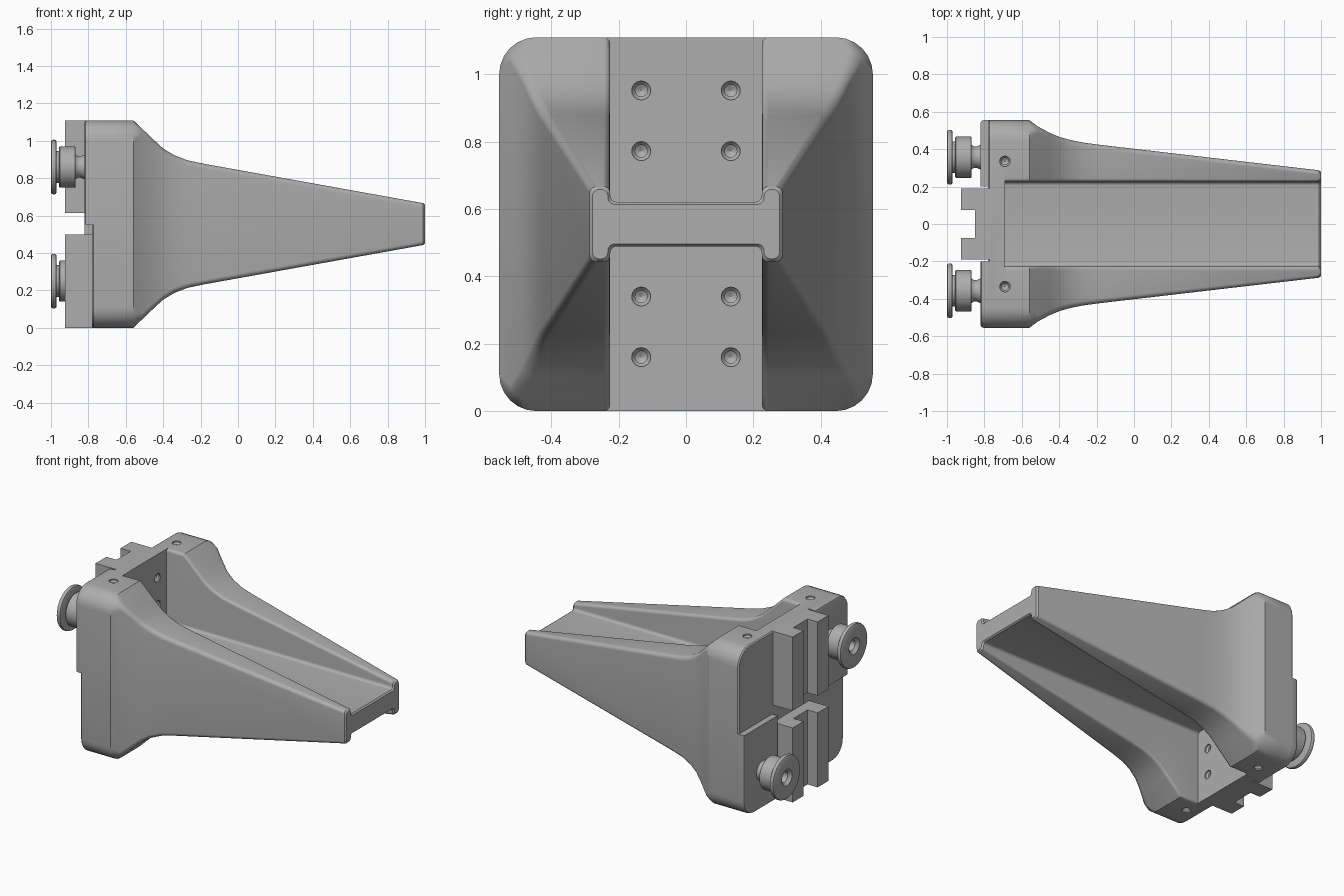
import bpy, bmesh
from math import sin, cos, pi, radians
from mathutils import Vector, Matrix

if "Cube" in bpy.data.objects:
    bpy.data.objects.remove(bpy.data.objects["Cube"])

grey = bpy.data.materials.new("matte grey")
grey.use_nodes = True
COLOUR = (0.42, 0.42, 0.42, 1)
grey.diffuse_color = COLOUR
grey.node_tree.nodes["Principled BSDF"].inputs["Base Color"].default_value = COLOUR

MID = 0.555        # height of the centre line
HALF = 0.555       # half size of the square base
BACK, WALL = -0.78, -0.69


def make(name, bm):
    bmesh.ops.recalc_face_normals(bm, faces=bm.faces)
    mesh = bpy.data.meshes.new(name)
    bm.to_mesh(mesh)
    bm.free()
    mesh.materials.append(grey)
    ob = bpy.data.objects.new(name, mesh)
    bpy.context.collection.objects.link(ob)
    return ob


def smooth(ob):
    bpy.ops.object.select_all(action='DESELECT')
    ob.select_set(True)
    bpy.context.view_layer.objects.active = ob
    bpy.ops.object.shade_smooth_by_angle(angle=radians(32))


def rounded(corners, steps=6):
    """Round each (y, z, radius) corner of a right-angled outline."""
    out = []
    for i, (y, z, r) in enumerate(corners):
        p = Vector((y, z))
        a = (Vector(corners[i - 1][:2]) - p).normalized()
        b = (Vector(corners[(i + 1) % len(corners)][:2]) - p).normalized()
        c = p + r * (a + b)
        for k in range(steps + 1 if r else 1):
            t = pi / 2 * k / steps
            out.append(c - r * (b * cos(t) + a * sin(t)) if r else p)
    return out


def loft(name, sections):
    """Skin a list of (x, outline) sections and cap both ends."""
    bm = bmesh.new()
    rings = [[bm.verts.new((x, p.x, p.y)) for p in pts] for x, pts in sections]
    for lo, hi in zip(rings, rings[1:]):
        for i in range(len(lo)):
            j = (i + 1) % len(lo)
            bm.faces.new((lo[i], lo[j], hi[j], hi[i]))
    bm.faces.new(rings[0])
    bm.faces.new(rings[-1])
    return make(name, bm)


def spin(bm, profile, place, steps=40):
    """Revolve (radius, height) points about z, then place the result."""
    rings = []
    for r, h in profile:
        if r == 0:
            rings.append([bm.verts.new(place @ Vector((0, 0, h)))] * steps)
        else:
            rings.append([bm.verts.new(place @ Vector((r * cos(2 * pi * k / steps),
                          r * sin(2 * pi * k / steps), h))) for k in range(steps)])
    for lo, hi in zip(rings, rings[1:]):
        for i in range(steps):
            j = (i + 1) % steps
            quad = list(dict.fromkeys((lo[i], lo[j], hi[j], hi[i])))
            bm.faces.new(quad)


def beam(hy, hz, r, ease=0.0):
    """H-shaped outline: side walls joined by a flat web."""
    ch, web, f = 0.225 + ease, 0.066 - ease, 0.02
    quarter = [(hy, hz, r), (ch, hz, f), (ch, web, f)]
    top = quarter + [(-y, z, q) for y, z, q in reversed(quarter)]
    full = top + [(-y, -z, q) for y, z, q in top]
    return rounded([(y, z + MID, q) for y, z, q in full])


def square(h, r):
    return rounded([(sy * h, MID + sz * h, r) for sy, sz in
                    ((1, 1), (-1, 1), (-1, -1), (1, -1))])


# Flared arm with a channel above and below
arm = loft("flared_arm", [
    (WALL, beam(HALF, HALF, 0.11)),
    (-0.56, beam(HALF, HALF, 0.11)),
    (-0.515, beam(0.522, 0.512, 0.035)),
    (-0.45, beam(0.487, 0.45, 0.03)),
    (-0.4, beam(0.466, 0.404, 0.03)),
    (-0.34, beam(0.449, 0.368, 0.03)),
    (-0.27, beam(0.435, 0.341, 0.028)),
    (-0.18, beam(0.423, 0.322, 0.026)),
    (0.99, beam(0.287, 0.112, 0.022)),
    (1.0, beam(0.278, 0.103, 0.02, 0.007)),
])

# Base plate behind the arm
base = loft("base_plate", [(BACK, square(HALF - 0.006, 0.105)),
                           (BACK + 0.008, square(HALF, 0.11)),
                           (WALL, square(HALF, 0.11))])

# Screw holes: eight in the channel walls, four in the top and bottom edges
bm = bmesh.new()
hole = [(0, 0.02), (0.028, 0.02), (0.028, -0.008), (0.018, -0.02), (0.018, -0.05), (0, -0.06)]
face_x = Matrix.Rotation(pi / 2, 4, 'Y')
for y in (-0.133, 0.133):
    for z in (0.16, 0.34, 0.772, 0.952):
        spin(bm, hole, Matrix.Translation((WALL, y, z)) @ face_x, 24)
for y in (-0.335, 0.335):
    spin(bm, hole, Matrix.Translation((WALL, y, 2 * HALF)), 24)
    spin(bm, hole, Matrix.Translation((WALL, y, 0)) @ Matrix.Rotation(pi, 4, 'X'), 24)
cutter = make("hole_cutter", bm)
cutter.hide_render = True
for ob in (arm, base):
    mod = ob.modifiers.new("holes", 'BOOLEAN')
    mod.operation, mod.solver, mod.object = 'DIFFERENCE', 'EXACT', cutter
    smooth(ob)
    bpy.ops.object.modifier_apply(modifier="holes")
    smooth(ob)
bpy.data.objects.remove(cutter)

# Diagonal pair of raised pads, each carrying a knob
knob = [(0, 0.1), (0.036, 0.1), (0.036, 0.16), (0.055, 0.18), (0.136, 0.18),
        (0.143, 0.176), (0.146, 0.168), (0.146, 0.16), (0.143, 0.153), (0.136, 0.15),
        (0.085, 0.15), (0.085, 0.136), (0.106, 0.136), (0.11, 0.132), (0.11, 0.052),
        (0.106, 0.048), (0.065, 0.048), (0.057, 0.035), (0.057, 0.022), (0.066, 0), (0, 0)]
for side, label in ((1, "lower_left"), (-1, "upper_right")):
    def pad(inset):
        e = HALF - inset
        pts = [(e, -e, 0.11 - inset), (e, 0.003, 0), (0.2, 0.003, 0), (0.2, -e, 0)]
        return rounded([(side * y, MID + side * z, r) for y, z, r in pts])
    smooth(loft(label + "_pad", [(BACK + 0.01, pad(0)), (-0.805, pad(0)),
                                 (-0.816, pad(0.005)), (-0.82, pad(0.014))]))
    bm = bmesh.new()
    spot = Matrix.Translation((-0.82, side * 0.357, MID - side * 0.305))
    spin(bm, knob, spot @ Matrix.Rotation(-pi / 2, 4, 'Y'), 48)
    smooth(make(label + "_knob", bm))

# Two grooved rails on the back
for label, z0, z1 in (("lower_rail", 0.0, 0.5), ("upper_rail", 0.615, 1.11)):
    bm = bmesh.new()
    outline = [(BACK + 0.01, 0.19), (-0.925, 0.19), (-0.925, 0.075), (-0.85, 0.075)]
    outline += [(x, -y) for x, y in reversed(outline)]
    face = bm.faces.new([bm.verts.new((x, y, z0)) for x, y in outline])
    ext = bmesh.ops.extrude_face_region(bm, geom=[face])
    bmesh.ops.translate(bm, vec=(0, 0, z1 - z0),
                        verts=[v for v in ext["geom"] if isinstance(v, bmesh.types.BMVert)])
    make(label, bm)
